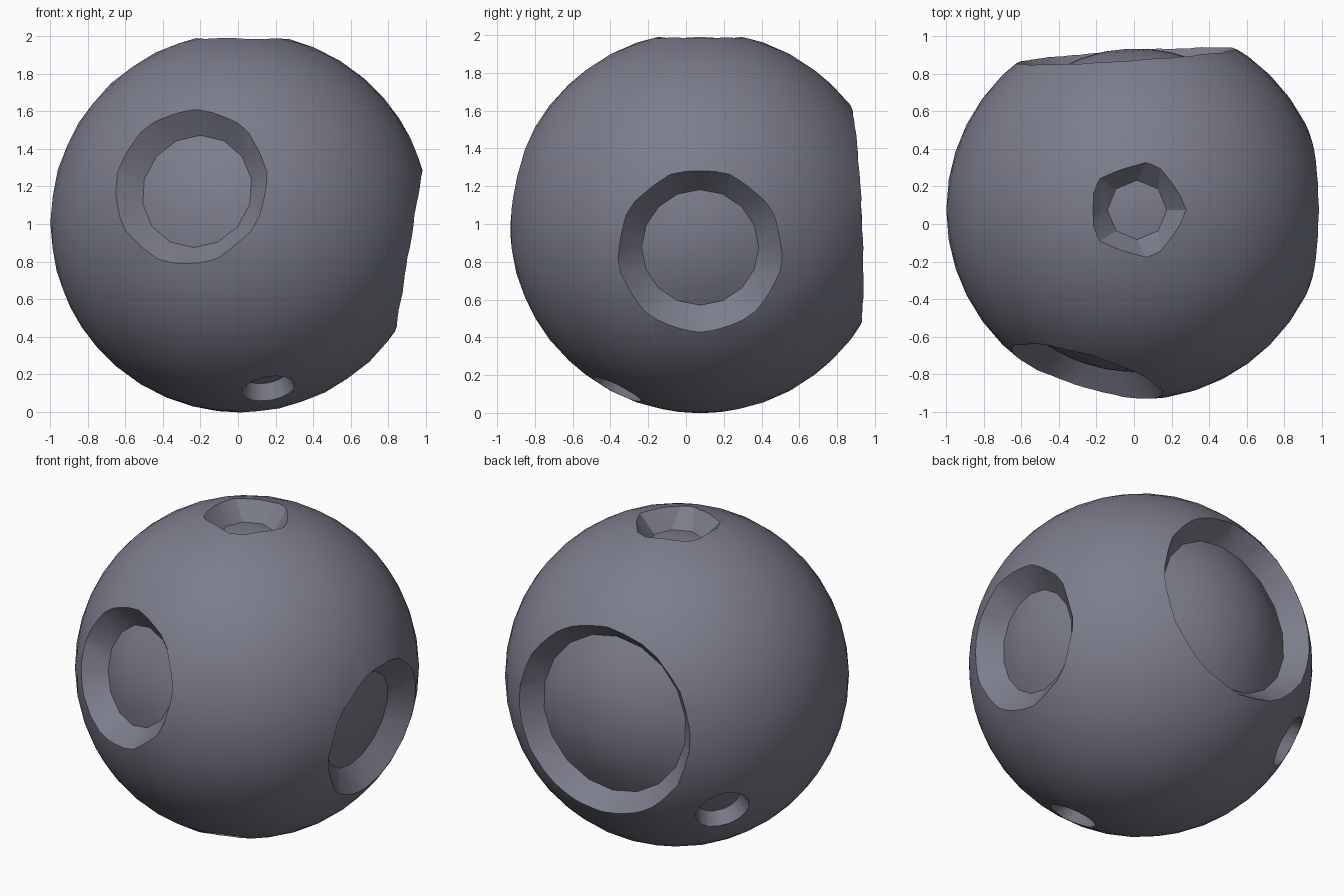
import bpy, bmesh, math
from mathutils import Vector

if "Cube" in bpy.data.objects:
    bpy.data.objects.remove(bpy.data.objects["Cube"])

CENTER = Vector((0.012, 0.075, 1.008))
R = 1.01

rock = bpy.data.materials.new("slate_grey_rock")
rock.diffuse_color = (0.2, 0.205, 0.26, 1)
rock.use_nodes = True
rock.node_tree.nodes["Principled BSDF"].inputs["Base Color"].default_value = rock.diffuse_color

# Main round body
bm = bmesh.new()
bmesh.ops.create_icosphere(bm, subdivisions=4, radius=R)
mesh = bpy.data.meshes.new("moon_body")
bm.to_mesh(mesh)
bm.free()
body = bpy.data.objects.new("moon_body", mesh)
body.location = CENTER
bpy.context.collection.objects.link(body)
mesh.materials.append(rock)


def ring(d, up, dist, radius, n):
    """Points of a regular polygon facing along d, first corner towards up."""
    u = (up - d * up.dot(d)).normalized()
    v = d.cross(u)
    return [d * dist + radius * (u * math.cos(2 * math.pi * i / n) + v * math.sin(2 * math.pi * i / n))
            for i in range(n)]


def crater_cutter(d, up, sides, rim_r, floor_r, floor_sides, depth):
    """Flared plug with a domed end that leaves a crater with a convex floor."""
    d, up = Vector(d).normalized(), Vector(up)
    rim = math.sqrt(R * R - rim_r * rim_r)
    low = rim - depth
    ext = 0.25
    top_r = rim_r + (rim_r - floor_r) / depth * ext
    bm = bmesh.new()
    for p in ring(d, up, rim + ext, top_r, sides):
        bm.verts.new(p)
    base = [bm.verts.new(p) for p in ring(d, up, low, floor_r, floor_sides)]
    bmesh.ops.convex_hull(bm, input=bm.verts[:])
    # Swap the flat end for a dome
    keep = set(base)
    flat = [f for f in bm.faces if all(v in keep for v in f.verts)]
    bmesh.ops.delete(bm, geom=flat, context='FACES_KEEP_BOUNDARY')
    inner_edges = [e for e in bm.edges if not e.link_faces]
    bmesh.ops.delete(bm, geom=inner_edges, context='EDGES')
    dome_r = math.hypot(low, floor_r)
    prev = base
    for k in (0.75, 0.5, 0.25):
        r = floor_r * k
        cur = [bm.verts.new(p) for p in ring(d, up, math.sqrt(dome_r ** 2 - r * r), r, floor_sides)]
        for i in range(floor_sides):
            j = (i + 1) % floor_sides
            bm.faces.new((prev[i], prev[j], cur[j], cur[i]))
        prev = cur
    tip = bm.verts.new(d * dome_r)
    for i in range(floor_sides):
        bm.faces.new((prev[i], prev[(i + 1) % floor_sides], tip))
    bmesh.ops.recalc_face_normals(bm, faces=bm.faces[:])
    me = bpy.data.meshes.new("crater_cutter")
    bm.to_mesh(me)
    bm.free()
    me.materials.append(rock)
    ob = bpy.data.objects.new("crater_cutter", me)
    ob.location = CENTER
    ob.hide_render = True
    bpy.context.collection.objects.link(ob)
    return ob


# Craters: direction, first corner, sides, rim radius, floor radius, floor sides, depth
CRATERS = [
    ((-0.285, -0.937, 0.205), (0, 0, 1), 9, 0.425, 0.305, 14, 0.11),   # front
    ((0.985, 0.0, -0.165), (0, 0, -1), 9, 0.44, 0.31, 16, 0.11),       # right
    ((0.005, 0.0, 1.0), (1, 0, 0), 5, 0.26, 0.158, 8, 0.11),           # top
    ((-0.065, 0.995, 0.045), (0, 0, 1), 12, 0.59, 0.49, 18, 0.115),    # back
    ((0.15, -0.44, -0.885), (0, 0, 1), 16, 0.143, 0.112, 16, 0.09),    # small, low front
    ((-0.69, 0.52, -0.49), (0, 0, 1), 16, 0.165, 0.13, 16, 0.09),      # small, low back left
]

bpy.context.view_layer.objects.active = body
body.select_set(True)
for c in CRATERS:
    cutter = crater_cutter(*c)
    mod = body.modifiers.new("crater", 'BOOLEAN')
    mod.operation = 'DIFFERENCE'
    mod.solver = 'EXACT'
    mod.object = cutter
    bpy.ops.object.modifier_apply(modifier=mod.name)
    bpy.data.objects.remove(cutter)

bpy.ops.object.shade_smooth_by_angle(angle=math.radians(25))
